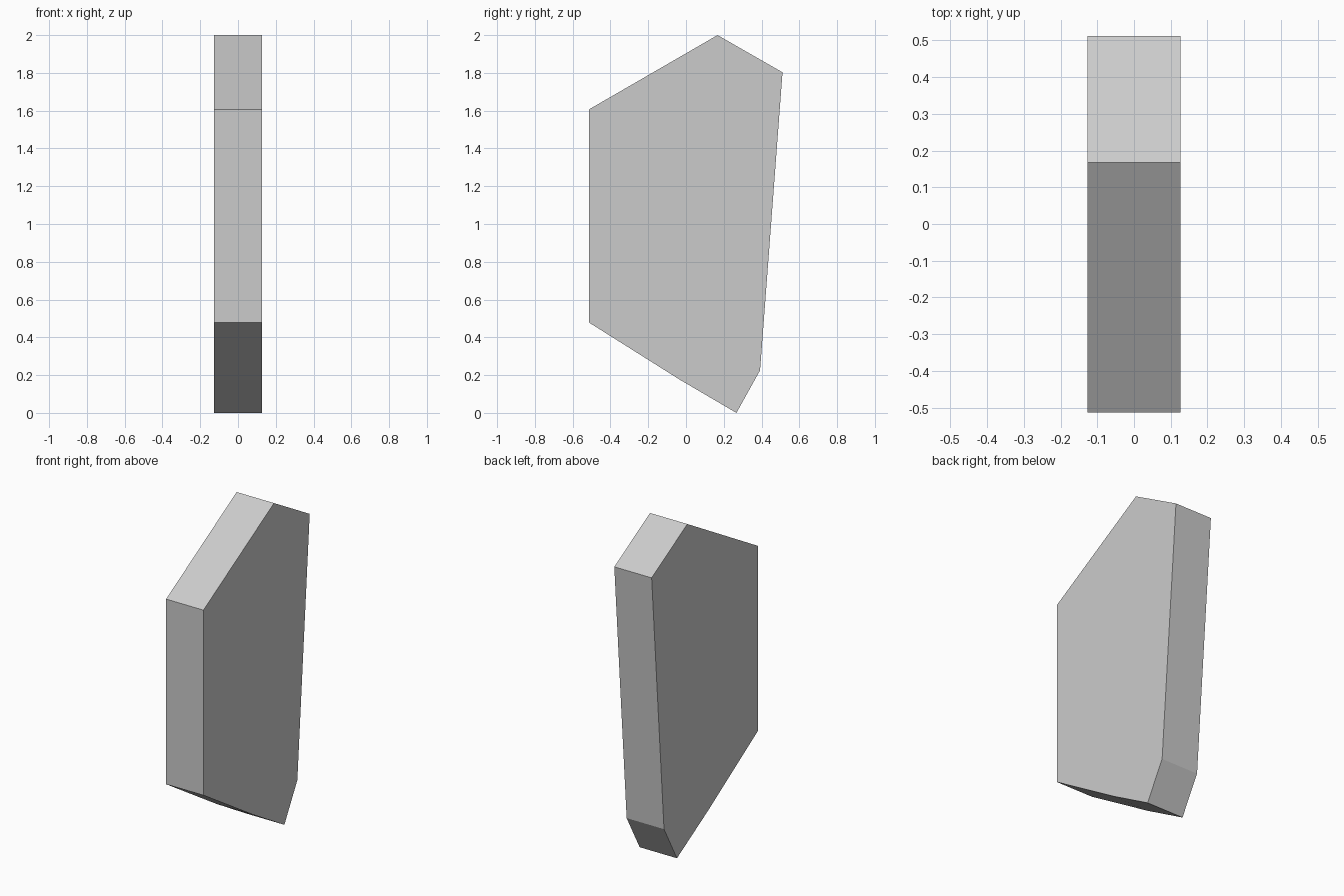
import bpy, bmesh
from mathutils import Vector

if "Cube" in bpy.data.objects:
    bpy.data.objects.remove(bpy.data.objects["Cube"])

HALF_WIDTH = 0.126

# Side outline (y, z)
outline = [(-0.513, 1.607), (-0.513, 0.478), (-0.03, 0.174), (0.267, 0.0),
           (0.392, 0.225), (0.511, 1.803), (0.167, 2.0)]

# Slab: outline extruded across x
bm = bmesh.new()
face = bm.faces.new([bm.verts.new((-HALF_WIDTH, y, z)) for y, z in outline])
result = bmesh.ops.extrude_face_region(bm, geom=[face])
verts = [g for g in result["geom"] if isinstance(g, bmesh.types.BMVert)]
bmesh.ops.translate(bm, verts=verts, vec=Vector((2 * HALF_WIDTH, 0, 0)))
bmesh.ops.recalc_face_normals(bm, faces=bm.faces[:])
mesh = bpy.data.meshes.new("angular_slab")
bm.to_mesh(mesh)
bm.free()
slab = bpy.data.objects.new("angular_slab", mesh)
bpy.context.collection.objects.link(slab)
